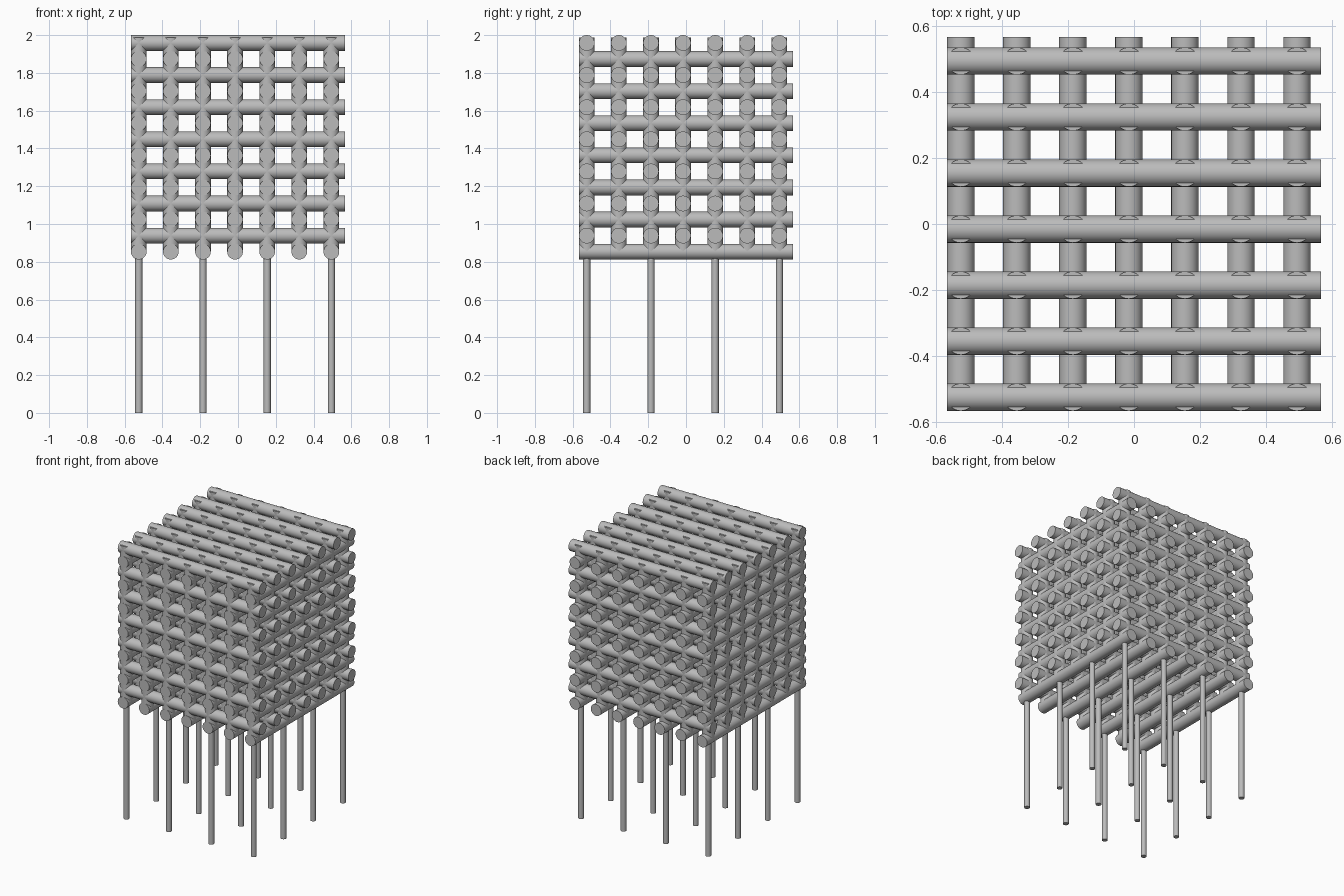
import bpy, bmesh
from math import pi, radians
from mathutils import Matrix, Vector

if "Cube" in bpy.data.objects:
    bpy.data.objects.remove(bpy.data.objects["Cube"], do_unlink=True)

COUNT, PITCH = 7, 0.17
ROD_R, LEG_R = 0.0415, 0.019
HALF = 0.567                      # half length of every lattice rod
BASE = 0.8535                     # axis height of the lowest rods
grid = [-HALF + ROD_R + PITCH * i for i in range(COUNT)]
low_layers = [BASE + PITCH * i for i in range(COUNT)]
high_layers = [z + PITCH / 2 for z in low_layers]

grey = bpy.data.materials.new("mid grey")
grey.use_nodes = True
colour = (0.5, 0.5, 0.5, 1)
grey.diffuse_color = colour
grey.node_tree.nodes["Principled BSDF"].inputs["Base Color"].default_value = colour

TURN = {"x": Matrix.Rotation(pi / 2, 4, "Y"),
        "y": Matrix.Rotation(pi / 2, 4, "X"),
        "z": Matrix.Identity(4)}


def rods(name, axis, centres, radius, length, sides=32):
    """One object holding parallel round rods at the given centres."""
    bm = bmesh.new()
    for c in centres:
        bmesh.ops.create_cone(bm, cap_ends=True, segments=sides, radius1=radius,
                              radius2=radius, depth=length,
                              matrix=Matrix.Translation(Vector(c)) @ TURN[axis])
    mesh = bpy.data.meshes.new(name)
    bm.to_mesh(mesh)
    bm.free()
    mesh.materials.append(grey)
    obj = bpy.data.objects.new(name, mesh)
    bpy.context.collection.objects.link(obj)
    bpy.ops.object.select_all(action="DESELECT")
    obj.select_set(True)
    bpy.context.view_layer.objects.active = obj
    bpy.ops.object.shade_smooth_by_angle(angle=radians(30))
    return obj


# Lattice: alternating crosswise and lengthwise layers
rods("crosswise_rods", "x", [(0, y, z) for y in grid for z in high_layers], ROD_R, 2 * HALF)
rods("lengthwise_rods", "y", [(x, 0, z) for x in grid for z in low_layers], ROD_R, 2 * HALF)

# Upright rods through every crossing
rods("upright_rods", "z", [(x, y, BASE + HALF) for x in grid for y in grid], ROD_R, 2 * HALF)

# Thin legs under every second crossing
rods("legs", "z", [(x, y, BASE / 2) for x in grid[::2] for y in grid[::2]], LEG_R, BASE)
